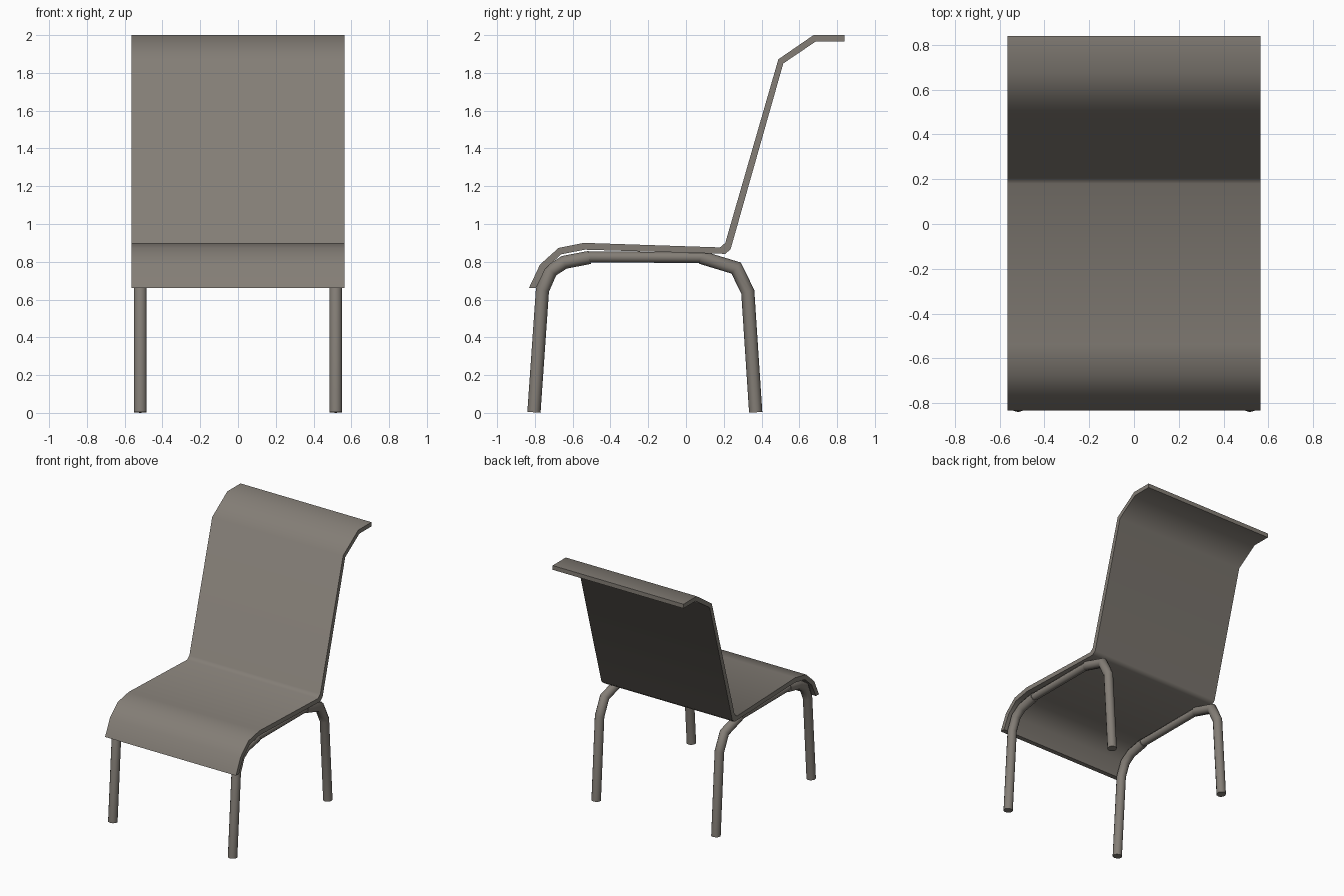
import bpy, bmesh, math
from mathutils import Vector

if "Cube" in bpy.data.objects:
    bpy.data.objects.remove(bpy.data.objects["Cube"])

mat = bpy.data.materials.new("warm grey")
mat.diffuse_color = (0.23, 0.208, 0.182, 1)
mat.use_nodes = True
mat.node_tree.nodes["Principled BSDF"].inputs["Base Color"].default_value = mat.diffuse_color


def finish(name, bm, angle, mirror=False):
    bmesh.ops.recalc_face_normals(bm, faces=bm.faces)
    me = bpy.data.meshes.new(name)
    bm.to_mesh(me)
    bm.free()
    me.materials.append(mat)
    ob = bpy.data.objects.new(name, me)
    bpy.context.collection.objects.link(ob)
    bpy.ops.object.select_all(action='DESELECT')
    ob.select_set(True)
    bpy.context.view_layer.objects.active = ob
    bpy.ops.object.shade_smooth_by_angle(angle=math.radians(angle))
    if mirror:
        ob.modifiers.new("Mirror", 'MIRROR')
    return ob


def sheet(name, upper, lower, half):
    """Bent sheet: strips between paired upper and lower profile points."""
    bm = bmesh.new()
    rings = [[bm.verts.new((x, y, z)) for x, (y, z) in
              ((-half, u), (half, u), (half, l), (-half, l))]
             for u, l in zip(upper, lower)]
    for a, b in zip(rings, rings[1:]):
        for i in range(4):
            j = (i + 1) % 4
            bm.faces.new((a[i], a[j], b[j], b[i]))
    bm.faces.new(rings[0])
    bm.faces.new(rings[-1])
    return finish(name, bm, 50)


def tube(name, x, path, r, sides=10):
    """Mitred tube along a path in the y-z plane, mirrored to the other side."""
    bm = bmesh.new()
    pts = [Vector(p) for p in path]
    rings = []
    for i, p in enumerate(pts):
        d0 = (p - pts[i - 1]).normalized() if i else (pts[1] - p).normalized()
        d1 = (pts[i + 1] - p).normalized() if i < len(pts) - 1 else d0
        d = (d0 + d1).normalized()
        n = Vector((-d.y, d.x)) / max(d.dot(d1), 0.5)
        ring = []
        for k in range(sides):
            a = 2 * math.pi * (k + 0.5) / sides
            q = p + n * r * math.sin(a)
            ring.append(bm.verts.new((x + r * math.cos(a), q.x, q.y)))
        rings.append(ring)
    for a, b in zip(rings, rings[1:]):
        for i in range(sides):
            j = (i + 1) % sides
            bm.faces.new((a[i], a[j], b[j], b[i]))
    bm.faces.new(rings[0])
    bm.faces.new(rings[-1])
    return finish(name, bm, 50, mirror=True)


# Seat and backrest in one bent sheet
upper = [(-.832, .66), (-.773, .785), (-.675, .873), (-.54, .90), (.18, .876),
         (.208, .90), (.489, 1.872), (.675, 2.0), (.838, 2.0)]
lower = [(-.795, .66), (-.743, .765), (-.66, .84), (-.535, .864), (.208, .842),
         (.236, .866), (.515, 1.85), (.688, 1.967), (.838, 1.967)]
sheet("seat_and_back", upper, lower, .565)

# Bent legs
tube("front_leg", .517, [(-.805, .003), (-.76, .65), (-.715, .752),
                         (-.645, .797), (-.51, .823)], .035)
tube("rear_leg", .517, [(.369, .003), (.327, .642), (.265, .767), (.08, .823)], .035)

# Side rails joining the legs
tube("side_rail", .517, [(-.53, .825), (.10, .823)], .029)
